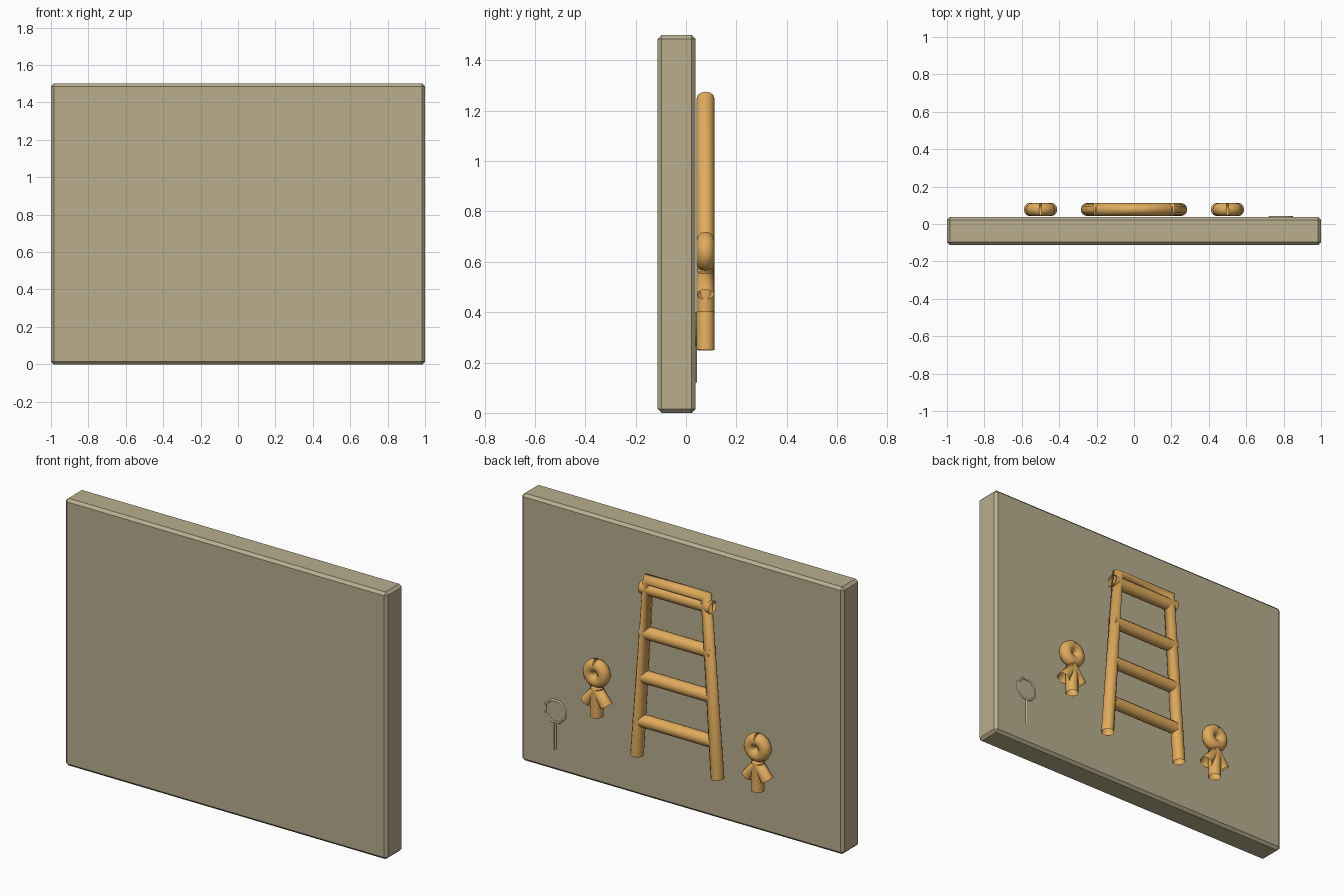
import bpy, math

if "Cube" in bpy.data.objects:
    bpy.data.objects.remove(bpy.data.objects["Cube"])

Y, R = 0.0775, 0.035      # tube centre depth and radius
FACE = 0.0375             # rear face of the slab


def material(name, colour):
    m = bpy.data.materials.new(name)
    m.diffuse_color = (*colour, 1)
    m.use_nodes = True
    m.node_tree.nodes["Principled BSDF"].inputs["Base Color"].default_value = m.diffuse_color
    return m


stone = material("stone", (0.48, 0.42, 0.27))
wood = material("wood", (0.75, 0.41, 0.11))


def tube(name, points, mat=wood, y=Y, radius=R, closed=False):
    """Open-ended round tube along (x, z) points."""
    cu = bpy.data.curves.new(name, 'CURVE')
    cu.dimensions = '3D'
    cu.bevel_depth = radius
    cu.bevel_resolution = 4
    sp = cu.splines.new('POLY')
    sp.points.add(len(points) - 1)
    for p, (x, z) in zip(sp.points, points):
        p.co = (x, y, z, 1)
    sp.use_cyclic_u = closed
    sp.use_smooth = True
    cu.materials.append(mat)
    ob = bpy.data.objects.new(name, cu)
    bpy.context.collection.objects.link(ob)
    return ob


def circle(cx, cz, r, n, start, count):
    return [(cx + r * math.cos(start + i * math.tau / n),
             cz + r * math.sin(start + i * math.tau / n)) for i in range(count)]


# Slab with chamfered edges
bpy.ops.mesh.primitive_cube_add(size=1, location=(0, FACE - 0.075, 0.75))
slab = bpy.context.object
slab.name = "slab"
slab.scale = (2, 0.15, 1.5)
bpy.ops.object.transform_apply(location=False, rotation=False, scale=True)
slab.data.materials.append(stone)
bevel = slab.modifiers.new("chamfer", 'BEVEL')
bevel.width = 0.015
bevel.segments = 1

# Ladder: one bent rail and four rungs
tube("ladder_rails", [(-0.25, 0.25), (-0.18, 1.25), (0.18, 1.25), (0.25, 0.25)])
for i in range(4):
    z = 0.45 + 0.25 * i
    tube(f"ladder_rung_{i + 1}", [(-0.22, z), (0.22, z)])

# Two knots: ring, splayed legs and a middle leg
for side, x, z in (("left", 0.5, 0.64), ("right", -0.5, 0.49)):
    tube(f"{side}_ring", circle(x, z, 0.045, 16, math.pi / 2, 17))
    tube(f"{side}_splayed_legs", [(x - 0.06, z - 0.17), (x, z - 0.08), (x + 0.06, z - 0.17)])
    tube(f"{side}_middle_leg", [(x, z - 0.08), (x, z - 0.24)])

# Thin octagonal loop and stem on the slab face
tube("thin_loop", circle(0.785, 0.335, 0.065, 8, math.pi / 8, 8), stone, FACE, 0.006, True)
tube("thin_stem", [(0.785, 0.275), (0.785, 0.12)], stone, FACE, 0.006)
